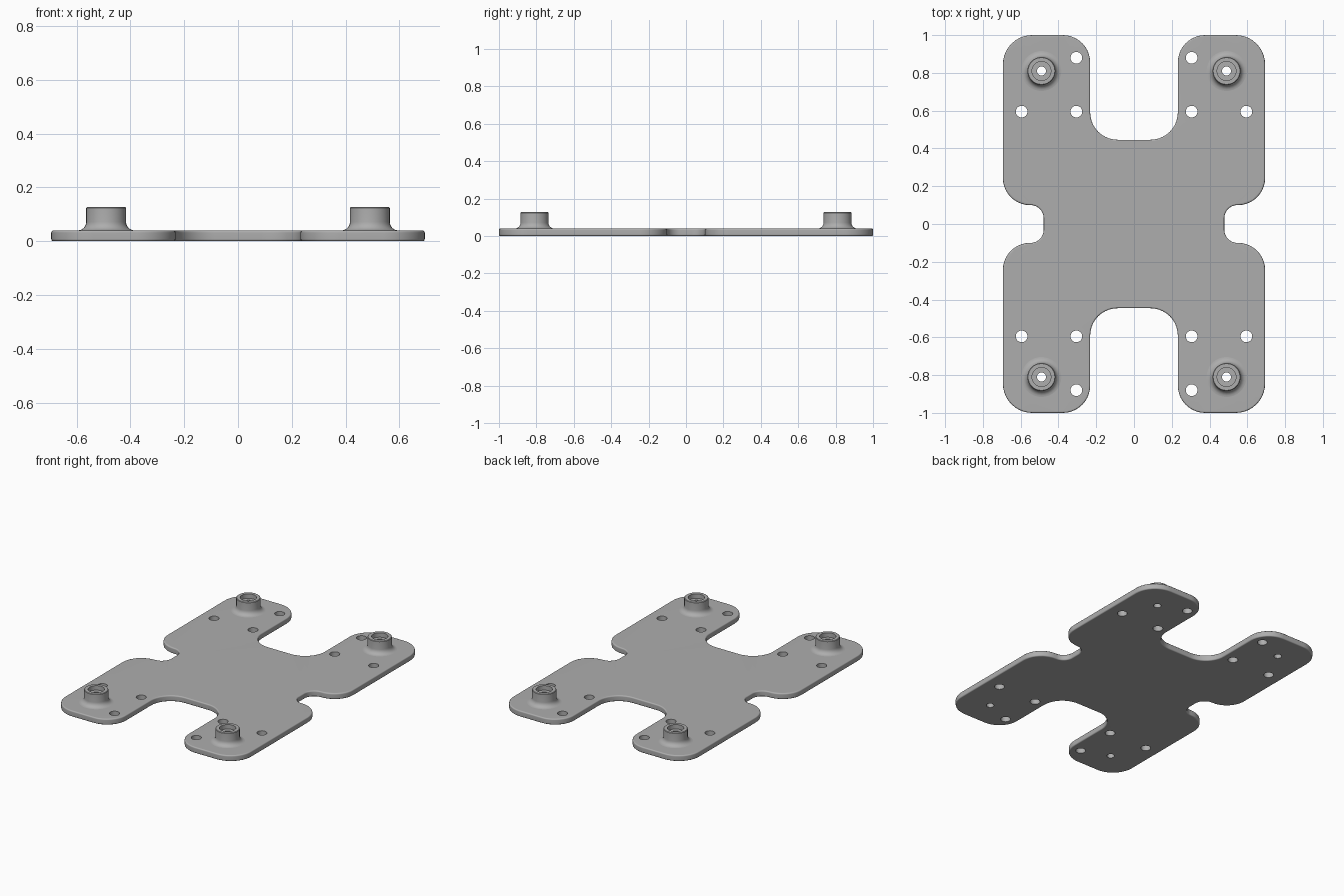
import bpy, bmesh, math
from mathutils import Vector

if "Cube" in bpy.data.objects:
    bpy.data.objects.remove(bpy.data.objects["Cube"], do_unlink=True)

THICK = 0.04
EDGE = 0.008
HOLE_R = 0.031
BORE_R = 0.024
POST = (0.49, 0.81)
HOLES = [(0.305, 0.88), (0.305, 0.595), (0.595, 0.595)]
SIGNS = [(1, 1), (-1, 1), (-1, -1), (1, -1)]

grey = bpy.data.materials.new("plain grey")
grey.use_nodes = True
grey.diffuse_color = (0.42, 0.42, 0.42, 1)
grey.node_tree.nodes["Principled BSDF"].inputs["Base Color"].default_value = grey.diffuse_color


def finish(name, bm, location=(0, 0, 0)):
    bmesh.ops.recalc_face_normals(bm, faces=bm.faces[:])
    mesh = bpy.data.meshes.new(name)
    bm.to_mesh(mesh)
    bm.free()
    mesh.materials.append(grey)
    obj = bpy.data.objects.new(name, mesh)
    obj.location = location
    bpy.context.collection.objects.link(obj)
    bpy.ops.object.select_all(action='DESELECT')
    obj.select_set(True)
    bpy.context.view_layer.objects.active = obj
    bpy.ops.object.shade_smooth_by_angle(angle=math.radians(40))
    return obj


def rounded(corners, steps=10):
    """Replace each (x, y, radius) right-angle corner by an arc."""
    points = []
    for i, (x, y, r) in enumerate(corners):
        p = Vector((x, y))
        a = (Vector(corners[i - 1][:2]) - p).normalized()
        b = (Vector(corners[(i + 1) % len(corners)][:2]) - p).normalized()
        for s in range(steps + 1):
            t = math.pi / 2 * s / steps
            points.append(p + r * (a * (1 - math.sin(t)) + b * (1 - math.cos(t))))
    return points


def circle(x, y, r, n=32):
    return [Vector((x + r * math.cos(2 * math.pi * i / n),
                    y + r * math.sin(2 * math.pi * i / n))) for i in range(n)]


def add_loop(bm, points):
    verts = [bm.verts.new((p.x, p.y, 0)) for p in points]
    return [bm.edges.new((verts[i - 1], verts[i])) for i in range(len(verts))]


# Plate: one quarter of the corners, mirrored into the other three
quarter = [(0.478, 0.1, 0.07), (0.694, 0.1, 0.143), (0.694, 1, 0.155),
           (0.232, 1, 0.145), (0.232, 0.446, 0.145)]
corners = []
for sx, sy in SIGNS:
    part = [(x * sx, y * sy, r) for x, y, r in quarter]
    corners += part if sx * sy > 0 else part[::-1]

bm = bmesh.new()
edges = add_loop(bm, rounded(corners))
for sx, sy in SIGNS:
    for x, y in HOLES:
        edges += add_loop(bm, circle(x * sx, y * sy, HOLE_R))
    edges += add_loop(bm, circle(POST[0] * sx, POST[1] * sy, BORE_R))
bmesh.ops.triangle_fill(bm, edges=edges, use_beauty=True, normal=(0, 0, 1))
sheet = bmesh.ops.extrude_face_region(bm, geom=bm.faces[:])
bmesh.ops.translate(bm, vec=(0, 0, THICK),
                    verts=[v for v in sheet["geom"] if isinstance(v, bmesh.types.BMVert)])
bmesh.ops.recalc_face_normals(bm, faces=bm.faces[:])


# Soften the outer rim, leaving the holes crisp
def in_hole(p):
    q = Vector((abs(p.x), abs(p.y)))
    return any((q - Vector(h)).length < HOLE_R + 0.01 for h in HOLES + [POST])


rim = [e for e in bm.edges
       if abs(e.verts[0].co.z - e.verts[1].co.z) < 1e-4
       and e.calc_face_angle(0) > 1 and not in_hole(e.verts[0].co)]
bmesh.ops.bevel(bm, geom=rim, offset=EDGE, segments=3, profile=0.5, affect='EDGES')
plate = finish("mounting_plate", bm)
plate.modifiers.new("even_shading", 'WEIGHTED_NORMAL').keep_sharp = True

# Standoffs: turned posts with a flared foot, counterbore and through hole
RADIUS, TOP, FLARE = 0.074, 0.127, 0.032
profile = [(RADIUS + FLARE * (1 - math.sin(t)), THICK + FLARE * (1 - math.cos(t)))
           for t in [math.pi / 2 * i / 6 for i in range(7)]]
profile += [(RADIUS, TOP - 0.003), (RADIUS - 0.003, TOP), (0.05, TOP),
            (0.05, TOP - 0.03), (BORE_R, TOP - 0.03), (BORE_R, THICK)]
for sx, sy in SIGNS:
    bm = bmesh.new()
    verts = [bm.verts.new((r, 0, z)) for r, z in profile]
    line = [bm.edges.new(pair) for pair in zip(verts, verts[1:])]
    bmesh.ops.spin(bm, geom=verts + line, cent=(0, 0, 0), axis=(0, 0, 1),
                   angle=2 * math.pi, steps=32, use_merge=True)
    bmesh.ops.remove_doubles(bm, verts=bm.verts[:], dist=1e-5)
    name = ("back" if sy > 0 else "front") + ("_left" if sx > 0 else "_right") + "_standoff"
    finish(name, bm, (POST[0] * sx, POST[1] * sy, 0))
